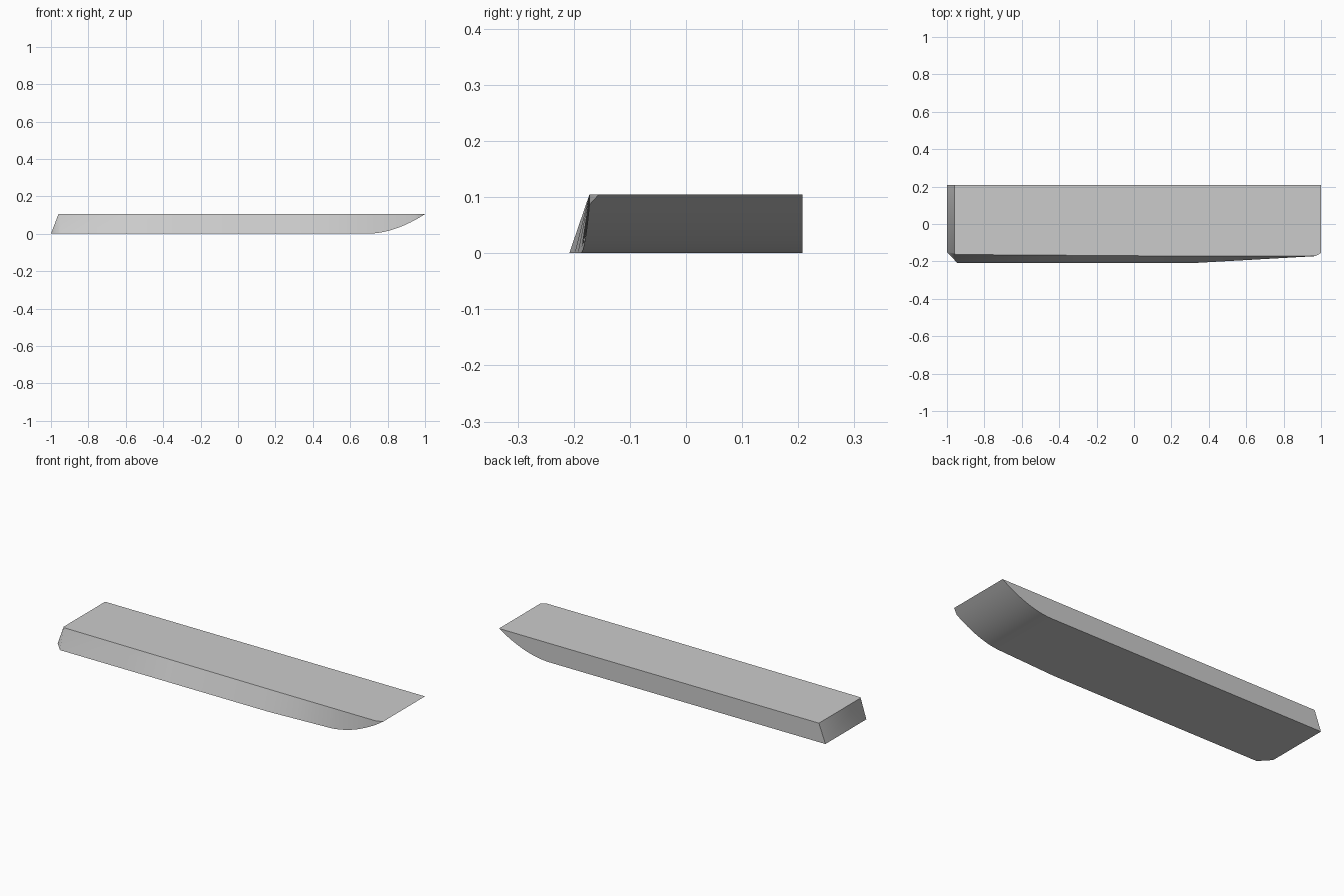
import bpy, bmesh, math

cube = bpy.data.objects.get("Cube")
if cube:
    bpy.data.objects.remove(cube)

DECK, BACK = 0.105, 0.208

grey = bpy.data.materials.new("plain grey")
grey.use_nodes = True
grey.diffuse_color = (0.6, 0.6, 0.6, 1)
grey.node_tree.nodes["Principled BSDF"].inputs["Base Color"].default_value = (0.6, 0.6, 0.6, 1)


def lerp(a, b, t):
    return a + (b - a) * max(0.0, min(1.0, t))


def station(x):
    """Cross-section values: bottom x, deck x, bottom y, deck y, bottom z."""
    deck_y = lerp(-0.163, -0.172, (x + 0.95) / 1.3)
    chine_y = lerp(-0.208, -0.172, (x - 0.33) / 0.64)
    rise = DECK * max(0.0, (x - 0.69) / 0.31) ** 1.9
    return x, x, chine_y, deck_y, rise


# Raked, chamfered stern, then stations to the upswept bow
stations = [(-1, -0.96, -0.15, -0.155, 0), (-0.945, -0.955, -0.208, -0.163, 0)]
stations += [station(x) for x in (-0.3, 0.33, 0.5, 0.6)]
stations += [station(0.69 + 0.28 * i / 12) for i in range(13)]
stations.append((1, 1, -0.155, -0.155, DECK))

# Loft the hull through the cross-sections
bm = bmesh.new()
rings = []
for xb, xt, yb, yt, zb in stations:
    corners = [(xb, BACK, zb), (xb, yb, zb), (xt, yt, DECK), (xt, BACK, DECK)]
    rings.append([bm.verts.new(c) for c in corners])
for a, b in zip(rings, rings[1:]):
    for i in range(4):
        j = (i + 1) % 4
        bm.faces.new((a[i], a[j], b[j], b[i]))
bm.faces.new(rings[0])
bmesh.ops.remove_doubles(bm, verts=bm.verts, dist=0.0005)
bmesh.ops.recalc_face_normals(bm, faces=bm.faces)

mesh = bpy.data.meshes.new("hull")
bm.to_mesh(mesh)
bm.free()
mesh.materials.append(grey)
hull = bpy.data.objects.new("hull", mesh)
bpy.context.collection.objects.link(hull)

# Smooth the curved bow and side, keep the deck and chine crisp
bpy.ops.object.select_all(action="DESELECT")
hull.select_set(True)
bpy.context.view_layer.objects.active = hull
bpy.ops.object.shade_smooth_by_angle(angle=math.radians(50))
